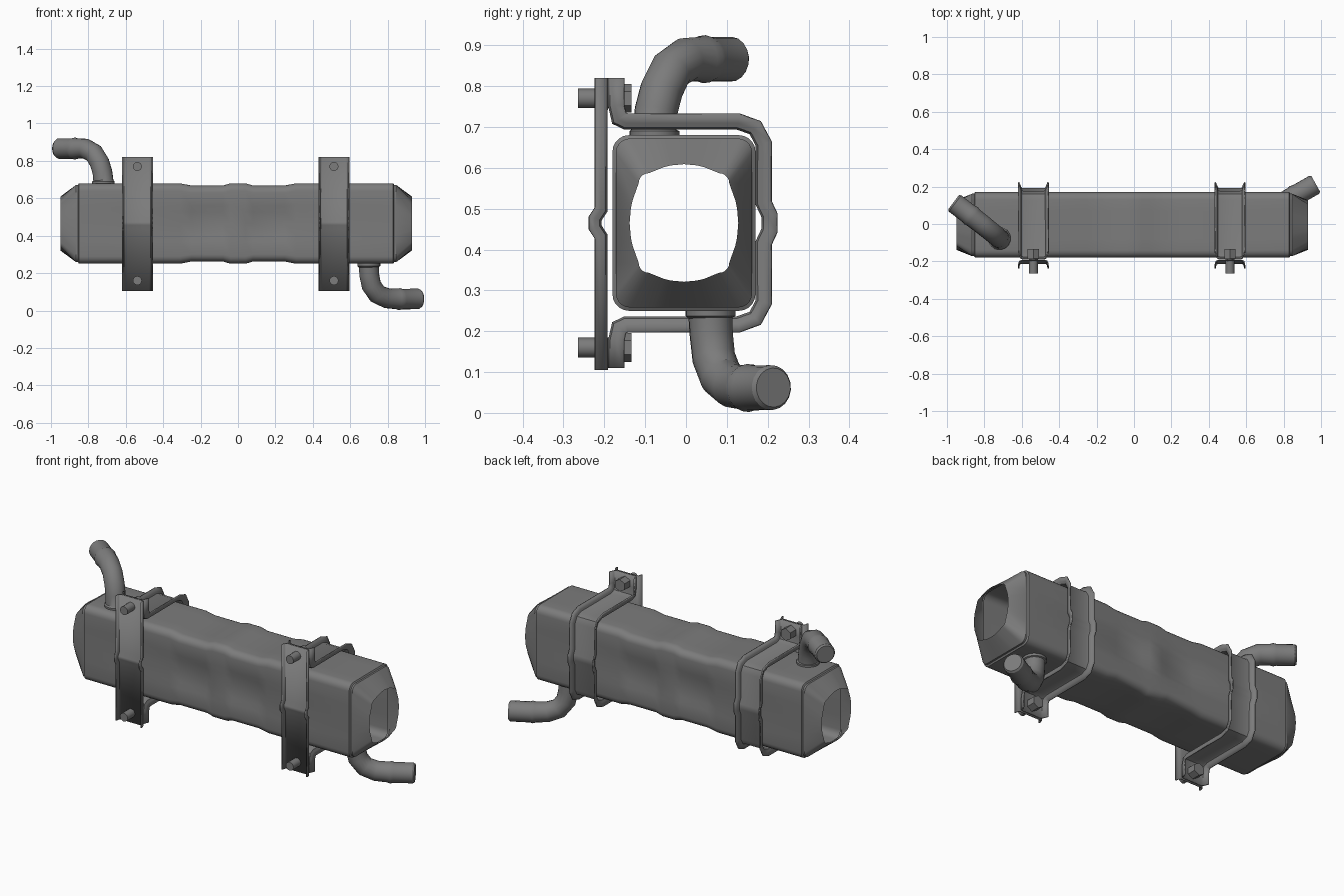
import bpy, bmesh, math
from mathutils import Vector

cube = bpy.data.objects.get("Cube")
if cube:
    bpy.data.objects.remove(cube)

GREY = (0.2, 0.2, 0.2, 1)
metal = bpy.data.materials.new("grey_metal")
metal.use_nodes = True
metal.diffuse_color = GREY
metal.node_tree.nodes["Principled BSDF"].inputs["Base Color"].default_value = GREY


def finish(bm, name, thickness=0):
    bmesh.ops.recalc_face_normals(bm, faces=bm.faces)
    mesh = bpy.data.meshes.new(name)
    bm.to_mesh(mesh)
    bm.free()
    mesh.materials.append(metal)
    ob = bpy.data.objects.new(name, mesh)
    bpy.context.collection.objects.link(ob)
    if thickness:
        mod = ob.modifiers.new("sheet", 'SOLIDIFY')
        mod.thickness, mod.offset = thickness, 0
    bpy.ops.object.select_all(action='DESELECT')
    ob.select_set(True)
    bpy.context.view_layer.objects.active = ob
    bpy.ops.object.shade_smooth_by_angle(angle=math.radians(32))
    return ob


def loft(name, rings, closed=True, caps=False, thickness=0):
    """Skin a list of equally long point rings."""
    bm = bmesh.new()
    rows = [[bm.verts.new(p) for p in ring] for ring in rings]
    n = len(rows[0])
    for a, b in zip(rows, rows[1:]):
        for i in range(n if closed else n - 1):
            j = (i + 1) % n
            bm.faces.new((a[i], a[j], b[j], b[i]))
    if caps:
        bm.faces.new(rows[0])
        bm.faces.new(rows[-1])
    return finish(bm, name, thickness)


# Hollow body: rounded rectangular sections, pressed dents, tapered open ends
MID_Y, MID_Z = -0.005, 0.465


def section(x, hy, hz, r, bow=0, dent=0):
    pts = []
    for q in range(4):
        turn = q * math.pi / 2
        c, s = round(math.cos(turn)), round(math.sin(turn))
        out, along = (hy, hz) if q % 2 == 0 else (hz, hy)
        local = []
        for t in (-0.57, -0.37, 0, 0.37, 0.57):
            pressed = 0.013 * dent if q % 2 == 0 and abs(t) < 0.5 else 0
            local.append((out - bow * t * t - pressed, t * (along - bow - r)))
        for k in range(6):
            a = k * math.pi / 10
            local.append((out - bow - r + r * math.cos(a), along - bow - r + r * math.sin(a)))
        for u, v in local:
            y, z = u * c - v * s, u * s + v * c
            pts.append((x, MID_Y + y, MID_Z + z * (1 - 0.055 * dent)))
    return pts


HY, HZ = 0.175, 0.215
opening = (0.133, 0.144, 0.025, 0.022)
rings = [section(-0.95, *opening), section(-0.865, HY - 0.008, HZ - 0.008, 0.035),
         section(-0.855, HY - 0.008, HZ - 0.008, 0.035)]
for x, d in ((-0.85, 0), (-0.31, 0), (-0.25, 1), (-0.08, 1), (-0.04, 0),
             (0.04, 0), (0.08, 1), (0.25, 1), (0.31, 0), (0.83, 0)):
    rings.append(section(x, HY, HZ, 0.04, 0, d))
rings += [section(0.835, HY - 0.008, HZ - 0.008, 0.035),
          section(0.845, HY - 0.008, HZ - 0.008, 0.035), section(0.93, *opening)]
loft("hollow_body", rings)


# Bent pipes
def pipe(name, path, radii, sides=18):
    pts = [Vector(p) for p in path]
    segs = [(b - a).normalized() for a, b in zip(pts, pts[1:])]
    dirs = [segs[0]] + [(a + b).normalized() for a, b in zip(segs, segs[1:])] + [segs[-1]]
    side = dirs[0].orthogonal().normalized()
    rings = []
    for i, (p, d, r) in enumerate(zip(pts, dirs, radii)):
        if i:
            side = dirs[i - 1].rotation_difference(d) @ side
        up = d.cross(side)
        rings.append([p + r * (side * math.cos(2 * math.pi * k / sides)
                               + up * math.sin(2 * math.pi * k / sides)) for k in range(sides)])
    loft(name, rings, caps=True)


PIPE_R = [0.061, 0.061, 0.054, 0.053, 0.053, 0.053, 0.054, 0.055, 0.059, 0.055, 0.055, 0.048]
pipe("upper_pipe", [(-0.72, -0.077, 0.66), (-0.72, -0.077, 0.69), (-0.72, -0.077, 0.695),
                    (-0.725, -0.073, 0.74), (-0.74, -0.06, 0.79), (-0.77, -0.036, 0.84),
                    (-0.815, 0, 0.865), (-0.86, 0.035, 0.866), (-0.872, 0.045, 0.866),
                    (-0.884, 0.054, 0.866), (-0.957, 0.11, 0.866), (-0.965, 0.116, 0.866)], PIPE_R)
pipe("lower_pipe", [(0.70, 0.06, 0.27), (0.70, 0.06, 0.237), (0.70, 0.06, 0.232),
                    (0.702, 0.062, 0.19), (0.713, 0.068, 0.135), (0.745, 0.086, 0.088),
                    (0.795, 0.114, 0.066), (0.85, 0.145, 0.062), (0.863, 0.152, 0.061),
                    (0.876, 0.16, 0.061), (0.963, 0.209, 0.062), (0.972, 0.214, 0.062)], PIPE_R)


# Clamps: flanged channels swept along paths in the side plane
def channel(name, cx, path, profile):
    pts = [Vector(p) for p in path]
    norms = []
    for a, b in zip(pts, pts[1:]):
        d = (b - a).normalized()
        norms.append(Vector((-d.y, d.x)))
    rings = []
    for i, p in enumerate(pts):
        m, n = norms[max(i - 1, 0)], norms[min(i, len(norms) - 1)]
        off = (m + n) / (1 + m.dot(n))
        rings.append([(cx + w, p.x + off.x * h, p.y + off.y * h) for w, h in profile])
    loft(name, rings, closed=False, thickness=0.007)


def u_profile(half, flare, height):
    right = [(half - 0.014, 0), (half - 0.004, 0.004), (half, 0.014), (half + flare, height)]
    return [(-w, h) for w, h in reversed(right)] + right


upper = [(-0.187, 0.82), (-0.187, 0.75), (-0.178, 0.71), (-0.15, 0.697), (0.125, 0.697),
         (0.158, 0.685), (0.174, 0.655), (0.174, 0.51), (0.188, 0.48)]
strap = upper + [(y, 2 * MID_Z - z) for y, z in reversed(upper)]
plate = [(-0.195, 0.105), (-0.195, 0.435), (-0.21, 0.458), (-0.21, 0.472), (-0.195, 0.495), (-0.195, 0.82)]


def cylinder(bm, sides, r, x, z, y0, y1):
    res = bmesh.ops.create_cone(bm, cap_ends=True, segments=sides, radius1=r, radius2=r, depth=y1 - y0)
    for v in res["verts"]:
        v.co = Vector((x + v.co.x, (y0 + y1) / 2 + v.co.z, z + v.co.y))


for side, cx in (("right", -0.538), ("left", 0.513)):
    channel(side + "_clamp_strap", cx, strap, u_profile(0.07, 0.009, 0.035))
    channel(side + "_clamp_plate", cx, plate, u_profile(0.077, 0.002, 0.028))
    for level, z in (("upper", 0.77), ("lower", 0.16)):
        bm = bmesh.new()
        cylinder(bm, 16, 0.024, cx, z, -0.265, -0.18)
        cylinder(bm, 6, 0.035, cx, z, -0.184, -0.133)
        finish(bm, side + "_" + level + "_bolt")
